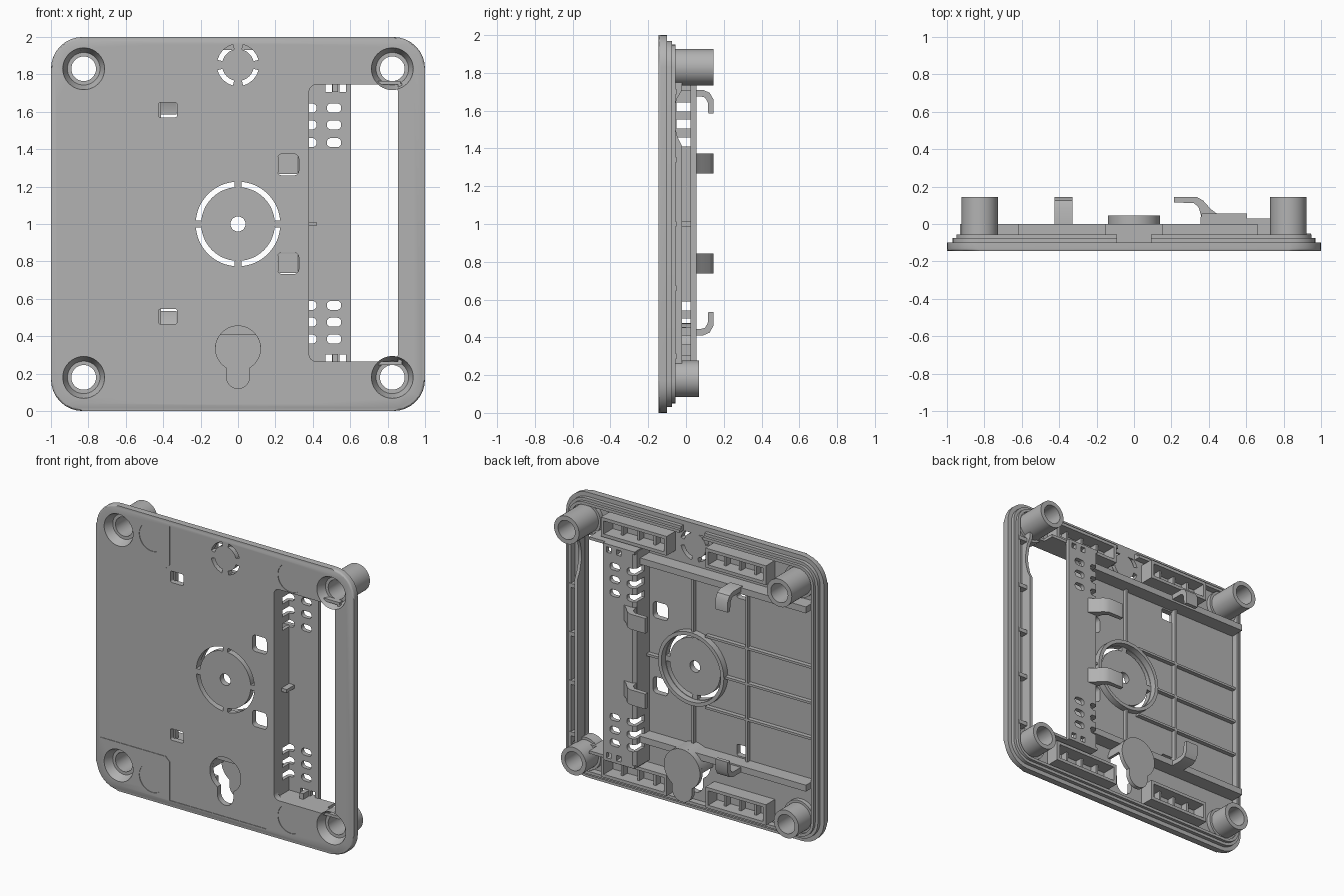
import bpy, bmesh
from math import sin, cos, radians, pi, asin, degrees

if "Cube" in bpy.data.objects:
    bpy.data.objects.remove(bpy.data.objects["Cube"], do_unlink=True)

GREY = bpy.data.materials.new("Grey plastic")
GREY.use_nodes = True
GREY.diffuse_color = (0.45, 0.45, 0.45, 1)
GREY.node_tree.nodes["Principled BSDF"].inputs["Base Color"].default_value = (0.45, 0.45, 0.45, 1)

FRONT, PLATE, LEDGE, DECK = -0.145, -0.1, 0.0, 0.055
TO_3D = {"x": lambda a, b, d: (d, a, b), "y": lambda a, b, d: (a, d, b), "z": lambda a, b, d: (a, b, d)}


def make(name, bm):
    bmesh.ops.recalc_face_normals(bm, faces=bm.faces)
    mesh = bpy.data.meshes.new(name)
    bm.to_mesh(mesh)
    bm.free()
    mesh.materials.append(GREY)
    ob = bpy.data.objects.new(name, mesh)
    bpy.context.scene.collection.objects.link(ob)
    return ob


def add_prism(bm, pts, lo, hi, axis="y"):
    ends = [[bm.verts.new(TO_3D[axis](a, b, d)) for a, b in pts] for d in (lo, hi)]
    bm.faces.new(ends[0])
    bm.faces.new(ends[1])
    for i in range(len(pts)):
        j = (i + 1) % len(pts)
        bm.faces.new((ends[0][i], ends[0][j], ends[1][j], ends[1][i]))


def prism(name, pts, lo, hi, axis="y", bevel=0):
    bm = bmesh.new()
    add_prism(bm, pts, lo, hi, axis)
    if bevel:
        rim = [e for e in bm.edges if all(abs(v.co.y - lo) < 1e-5 for v in e.verts)]
        bmesh.ops.bevel(bm, geom=rim, offset=bevel, segments=3, affect="EDGES", profile=0.5)
    return make(name, bm)


def rect(x0, x1, z0, z1):
    return [(x0, z0), (x1, z0), (x1, z1), (x0, z1)]


def boxes(name, items):
    """Several boxes in one part, each (x0, x1, z0, z1, y0, y1)."""
    bm = bmesh.new()
    for it in items:
        add_prism(bm, rect(*it[:4]), *it[4:])
    return make(name, bm)


def arc(cx, cz, r, a0, a1, n=16):
    return [(cx + r * cos(radians(a0 + (a1 - a0) * i / n)),
             cz + r * sin(radians(a0 + (a1 - a0) * i / n))) for i in range(n + 1)]


def disc(cx, cz, r, n=40):
    return arc(cx, cz, r, 0, 360, n)[:-1]


def rounded(x0, x1, z0, z1, r, n=8):
    return (arc(x1 - r, z1 - r, r, 0, 90, n) + arc(x0 + r, z1 - r, r, 90, 180, n)
            + arc(x0 + r, z0 + r, r, 180, 270, n) + arc(x1 - r, z0 + r, r, 270, 360, n))


def sector(cx, cz, r0, r1, a0, a1):
    return arc(cx, cz, r1, a0, a1) + arc(cx, cz, r0, a1, a0)


def keyhole(r, half, low):
    a = degrees(asin(half / r))
    return arc(0, 0.335, r, a - 90, 270 - a, 32) + arc(0, low + half, half, 180, 360, 12)


def cut(ob, cutters):
    for c in cutters:
        m = ob.modifiers.new("cut", "BOOLEAN")
        m.operation, m.solver, m.object = "DIFFERENCE", "EXACT", c
    dg = bpy.context.evaluated_depsgraph_get()
    mesh = bpy.data.meshes.new_from_object(ob.evaluated_get(dg))
    ob.modifiers.clear()
    ob.data = mesh
    for c in cutters:
        bpy.data.objects.remove(c, do_unlink=True)


def hole(pts, lo=-0.3, hi=0.3):
    return prism("cutter", pts, lo, hi)


def lathe(name, cx, cz, profile, n=40):
    """Closed (radius, y) profile turned about a front-to-back axis."""
    bm = bmesh.new()
    rings = [[bm.verts.new((cx + r * cos(2 * pi * i / n), y, cz + r * sin(2 * pi * i / n)))
              for i in range(n)] for r, y in profile]
    for k, a in enumerate(rings):
        b = rings[(k + 1) % len(rings)]
        for i in range(n):
            j = (i + 1) % n
            bm.faces.new((a[i], a[j], b[j], b[i]))
    return make(name, bm)


# Face plate with all its openings
SCREWS = [(sx * 0.825, z) for sx in (-1, 1) for z in (0.18, 1.83)]
plate = prism("face_plate", rounded(-1, 1, 0, 2, 0.17), FRONT, PLATE, bevel=0.014)
cutters = [hole(rounded(0.38, 0.855, 0.265, 1.745, 0.04)), hole(disc(0, 1, 0.04)),
           hole(keyhole(0.12, 0.062, 0.12))]
cutters += [hole(disc(x, z, 0.112)) for x, z in SCREWS]
for q in range(4):
    cutters.append(hole(sector(0, 1, 0.197, 0.226, 90 * q + 5, 90 * q + 85)))
    cutters.append(hole(sector(0, 1.85, 0.085, 0.112, 90 * q + 14, 90 * q + 76)))
cutters += [hole(rounded(-0.425, -0.325, z - 0.04, z + 0.04, 0.012)) for z in (0.505, 1.61)]
cutters += [hole(rounded(0.21, 0.325, z - 0.057, z + 0.057, 0.025)) for z in (0.79, 1.317)]
# Shallow label panel and round pad recesses
panel = [(-0.97, 0.34), (-0.46, 0.34), (-0.43, 0.31), (-0.43, 0.04), (0.32, 0.04),
         (0.32, 1.96), (-0.43, 1.96), (-0.43, 1.69), (-0.46, 1.66), (-0.97, 1.66)]
cutters.append(hole(panel, -0.2, FRONT + 0.004))
cutters += [hole(disc(x, z, 0.1), -0.2, FRONT + 0.004) for x in (-0.565, 0.51) for z in (0.16, 1.85)]
cut(plate, cutters)

# Stepped rim around the back
for name, inset, top in (("outer_rim", 0.03, -0.075), ("inner_rim", 0.05, -0.055)):
    rim = prism(name, rounded(-1 + inset, 1 - inset, inset, 2 - inset, 0.17 - inset), -0.115, top)
    cut(rim, [hole(rounded(-0.93, 0.93, 0.07, 1.93, 0.1)),
              hole(rect(-0.09, 0.09, 1.9, 2.1), PLATE, 0.1)])

# Screw posts with countersunk fronts
for x, z in SCREWS:
    top = 0.145 if z > 1 else 0.068
    lathe("screw_post", x, z, [(0.114, FRONT), (0.087, -0.085), (0.066, -0.085), (0.066, top),
                               (0.097, top), (0.097, -0.07), (0.114, -0.07)])

# Side channel: deck, inner wall, end walls, with vents wrapping the corner
channel = prism("channel", [(0.355, PLATE - 0.02), (0.38, PLATE - 0.02), (0.38, 0.025), (0.605, 0.025),
                            (0.605, DECK), (0.375, DECK), (0.355, 0.035)], 0.25, 1.76, axis="z")
vents = []
for z in (0.385, 0.475, 0.565, 1.435, 1.53, 1.62):
    vents.append(hole(rounded(0.475, 0.552, z - 0.024, z + 0.024, 0.022)))
    vents.append(hole(rounded(0.3, 0.42, z - 0.024, z + 0.024, 0.022), -0.05, 0.2))
for z in (0.283, 1.727):
    vents += [hole(rect(x, x + 0.035, z - 0.02, z + 0.02)) for x in (0.467, 0.543)]
cut(channel, vents)
boxes("channel_ends", [(0.36, x1, z, z + 0.02, PLATE - 0.02, y1) for z in (0.245, 1.745)
                       for x1, y1 in ((0.605, DECK), (0.73, 0.03), (0.87, -0.05))])
boxes("channel_tabs", [(0.38, 0.42, 0.988, 1.012, -0.06, 0.03)]
      + [(0.505, 0.535, z, z + 0.04, -0.04, 0.03) for z in (0.265, 1.705)])

# Outer side wall with a scooped dip, and its snap bumps
prism("side_wall", [(-0.12, 0.25), (-0.02, 0.25), (-0.02, 1.41), (-0.045, 1.46), (-0.063, 1.53),
                    (-0.065, 1.59), (-0.05, 1.66), (-0.02, 1.71), (-0.02, 1.75), (-0.12, 1.75)],
      0.856, 0.878, axis="x")
boxes("snap_bumps", [(0.878, 0.945, z - 0.014, z + 0.014, PLATE - 0.01, -0.05)
                     for z in (0.3, 0.66, 1.0, 1.34, 1.7)])

# Main rails and thin stiffening ribs
boxes("rails", [(-0.93, 0.36, z, z + 0.045, PLATE - 0.01, LEDGE) for z in (0.41, 1.66)])
ribs = [(-0.94, -0.25, 0.992, 1.008), (0.25, 0.36, 0.992, 1.008), (-0.428, -0.412, 0.45, 1.66),
        (-0.008, 0.008, 0.45, 0.75), (-0.008, 0.008, 1.25, 1.66)]
ribs += [(-0.94, -0.1, z - 0.008, z + 0.008) for z in (0.75, 1.25)]
boxes("ribs", [r + (PLATE - 0.01, -0.07) for r in ribs])
lathe("knockout_collar", 0, 1, [(0.23, PLATE - 0.01), (0.255, PLATE - 0.01), (0.255, -0.055), (0.23, -0.055)])

# Open pockets along the top and bottom edges
for x0, x1 in ((-0.62, -0.15), (0.15, 0.66)):
    for z0, z1 in ((0.09, 0.235), (1.775, 1.91)):
        t = 0.022
        walls = [(x0, x1, z0, z0 + t), (x0, x1, z1 - t, z1), (x0, x0 + t, z0, z1), (x1 - t, x1, z0, z1)]
        slats = [(x0 + (x1 - x0) * k / 4 - 0.008, x0 + (x1 - x0) * k / 4 + 0.008, z0, z1) for k in (1, 2, 3)]
        boxes("edge_pocket", [w + (PLATE - 0.01, LEDGE) for w in walls]
              + [s + (PLATE - 0.01, -0.05) for s in slats])

# Keyhole cover held by an arched wall
prism("keyhole_cap", keyhole(0.14, 0.078, 0.105), 0.015, 0.045)
prism("keyhole_wall", sector(0, 0.335, 0.12, 0.14, 0, 180), PLATE - 0.01, 0.02)

# Curved hooks on the rails, one facing down and one facing up
hook = [(-0.02, 0.07), (-0.02, 0.105), (0.09, 0.105), (0.125, 0.09), (0.145, 0.055), (0.145, -0.02),
        (0.118, -0.02), (0.115, 0.04), (0.1, 0.065), (0.08, 0.07)]
for centre, sign in ((1.605, 1), (0.515, -1)):
    prism("rail_hook", [(y, centre + sign * z) for y, z in hook], -0.425, -0.33, axis="x")

# Overhanging clips beside the channel
clip = [(0.36, 0.03), (0.45, 0.05), (0.41, 0.08), (0.37, 0.125), (0.335, 0.145), (0.215, 0.145),
        (0.215, 0.115), (0.32, 0.112), (0.345, 0.09), (0.357, 0.05)]
for z in (0.79, 1.32):
    prism("side_clip", clip, z - 0.053, z + 0.053, axis="z")

# Soft shading on round surfaces, crisp edges elsewhere
bpy.ops.object.select_all(action="DESELECT")
for ob in bpy.context.scene.objects:
    if ob.type == "MESH":
        ob.select_set(True)
        bpy.context.view_layer.objects.active = ob
bpy.ops.object.shade_smooth_by_angle(angle=radians(30))
